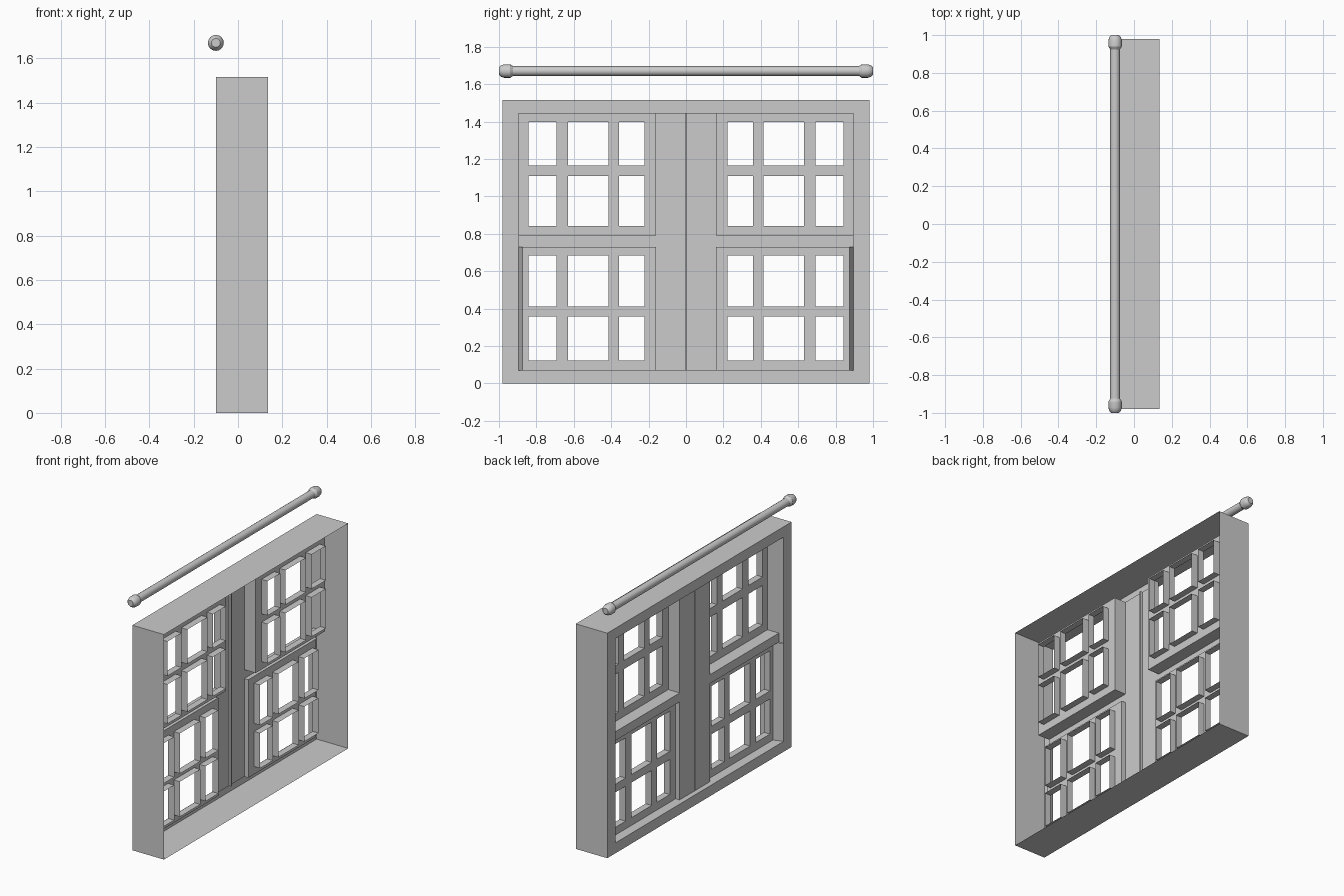
import bpy, bmesh, math

if "Cube" in bpy.data.objects:
    bpy.data.objects.remove(bpy.data.objects["Cube"])

FRONT, BACK = -0.10, 0.135          # casing depth
POST, UP, LOW = -0.065, 0.02, -0.035  # planes of the post, upper and lower sashes
TUBE = 0.045                        # depth of each pane reveal
JAMB, SILL, HEAD, MID = 0.895, 0.07, 1.445, 0.16
RAIL_LO, RAIL_HI = 0.73, 0.79


def quad(bm, *pts):
    bm.faces.new([bm.verts.new(p) for p in pts])


def strip(bm, xy, z0, z1):
    """Vertical wall following an (x, y) profile."""
    for (xa, ya), (xb, yb) in zip(xy, xy[1:]):
        quad(bm, (xa, ya, z0), (xb, yb, z0), (xb, yb, z1), (xa, ya, z1))


def shelf(bm, x0, x1, y0, y1, z):
    quad(bm, (x0, y0, z), (x1, y0, z), (x1, y1, z), (x0, y1, z))


def plate(bm, x, ys, zs, is_hole, depth=0):
    """Grid plate facing -x; holes get reveal walls of the given depth."""
    for i, (a, b) in enumerate(zip(ys, ys[1:])):
        for j, (c, d) in enumerate(zip(zs, zs[1:])):
            if not is_hole(i, j):
                quad(bm, (x, a, c), (x, a, d), (x, b, d), (x, b, c))
            elif depth:
                for y in (a, b):
                    strip(bm, [(x, y), (x + depth, y)], c, d)
                for z in (c, d):
                    shelf(bm, x, x + depth, a, b, z)


def finish(bm, name):
    """Weld, orient towards -x, and mirror across the centre."""
    bmesh.ops.remove_doubles(bm, verts=bm.verts, dist=1e-5)
    bmesh.ops.recalc_face_normals(bm, faces=bm.faces)
    if sum(f.normal.x * f.calc_area() for f in bm.faces) > 0:
        bmesh.ops.reverse_faces(bm, faces=bm.faces)
    me = bpy.data.meshes.new(name)
    bm.to_mesh(me)
    bm.free()
    ob = bpy.data.objects.new(name, me)
    bpy.context.collection.objects.link(ob)
    m = ob.modifiers.new("Mirror", 'MIRROR')
    m.use_axis = (False, True, False)
    m.merge_threshold = 1e-4


# Outer casing: face ring, thin outer shell open at the back, inner reveals
bm = bmesh.new()
plate(bm, FRONT, [0, MID, JAMB, 0.98], [0, SILL, HEAD, 1.515],
      lambda i, j: i < 2 and j == 1)
strip(bm, [(FRONT, 0.98), (BACK, 0.98)], 0, 1.515)
for z in (0, 1.515):
    shelf(bm, FRONT, BACK, 0, MID, z)
    shelf(bm, FRONT, BACK, MID, JAMB, z)
    shelf(bm, FRONT, BACK, JAMB, 0.98, z)
for z, x in ((SILL, LOW), (HEAD, UP)):
    shelf(bm, FRONT, x, MID, JAMB, z)
    shelf(bm, FRONT, POST, 0, MID, z)
strip(bm, [(FRONT, JAMB), (UP, JAMB)], RAIL_HI, HEAD)
strip(bm, [(FRONT, JAMB), (POST, JAMB)], RAIL_LO, RAIL_HI)
strip(bm, [(FRONT, JAMB), (LOW, 0.875)], SILL, RAIL_LO)
finish(bm, "window_casing")

# Centre post with groove, and cross rail
bm = bmesh.new()
face = [(POST, MID), (POST, 0.005), (-0.05, 0.005), (-0.05, 0)]
strip(bm, [(LOW, MID)] + face, SILL, RAIL_LO)
strip(bm, face, RAIL_LO, RAIL_HI)
strip(bm, [(UP, MID)] + face, RAIL_HI, HEAD)
strip(bm, [(POST, MID), (POST, JAMB)], RAIL_LO, RAIL_HI)
shelf(bm, POST, UP, MID, JAMB, RAIL_HI)
shelf(bm, POST, LOW, MID, JAMB, RAIL_LO)
finish(bm, "post_and_rail")

# Sashes, each with six panes
panes_y = [0.222, 0.358, 0.415, 0.632, 0.692, 0.843]
for name, x, edge, zs in (
        ("upper_sash", UP, JAMB, [RAIL_HI, 0.843, 1.108, 1.165, 1.397, HEAD]),
        ("lower_sash", LOW, 0.875, [SILL, 0.122, 0.358, 0.412, 0.683, RAIL_LO])):
    bm = bmesh.new()
    plate(bm, x, [MID] + panes_y + [edge], zs,
          lambda i, j: i % 2 == 1 and j % 2 == 1, TUBE)
    finish(bm, name)


# Curtain rod and finials: lathed (radius, y) profiles around the y axis
def lathe(name, profile, n=16):
    bm = bmesh.new()
    rings = [[bm.verts.new((-0.10 + r * math.cos(2 * math.pi * k / n), y,
                            1.67 + r * math.sin(2 * math.pi * k / n)))
              for k in range(n)] for r, y in profile]
    for a, b in zip(rings, rings[1:]):
        for k in range(n):
            bm.faces.new((a[k], a[k - 1], b[k - 1], b[k]))
    bm.faces.new(rings[0])
    bm.faces.new(rings[-1])
    bmesh.ops.recalc_face_normals(bm, faces=bm.faces)
    me = bpy.data.meshes.new(name)
    bm.to_mesh(me)
    bm.free()
    ob = bpy.data.objects.new(name, me)
    bpy.context.collection.objects.link(ob)
    bpy.ops.object.select_all(action='DESELECT')
    ob.select_set(True)
    bpy.context.view_layer.objects.active = ob
    bpy.ops.object.shade_smooth_by_angle(angle=math.radians(30))


lathe("curtain_rod", [(0.026, -0.94), (0.026, 0.94)])
for side, s in (("left", -1), ("right", 1)):
    lathe(side + "_finial", [(r, s * y) for r, y in
          ((0.026, 0.925), (0.036, 0.94), (0.036, 0.972), (0.03, 0.99), (0.02, 1.0))])
